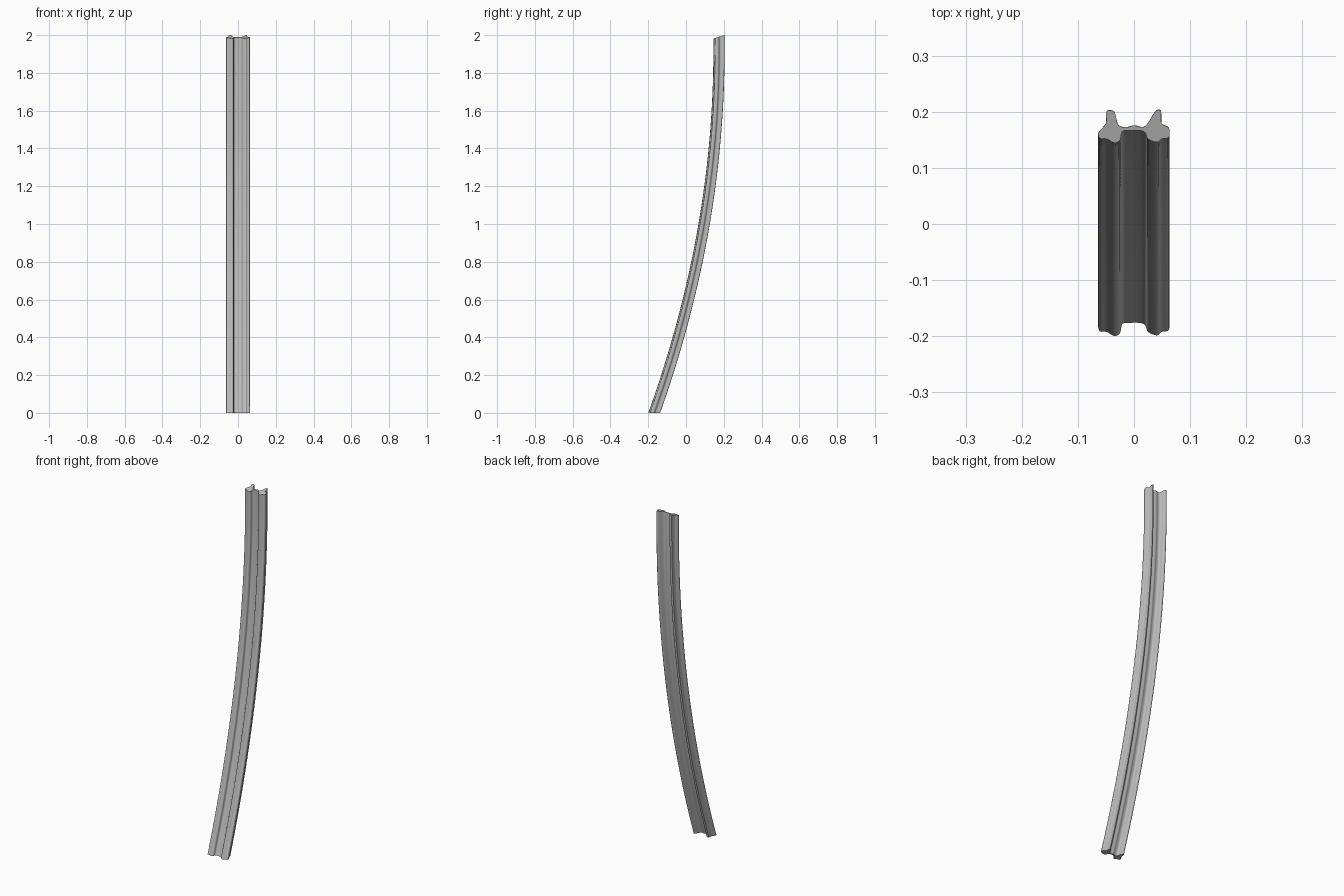
import bpy, bmesh, math
from mathutils import Vector

old = bpy.data.objects.get("Cube")
if old:
    bpy.data.objects.remove(old)

# Grey material
grey = bpy.data.materials.new("plain grey")
grey.use_nodes = True
COLOUR = (0.5, 0.5, 0.5, 1)
grey.diffuse_color = COLOUR
grey.node_tree.nodes["Principled BSDF"].inputs["Base Color"].default_value = COLOUR

# Cross-section in thousandths: two eared flanges joined by a thin web
PROFILE = [(-63, -8), (-61, -19), (-49, -20), (-35, -27), (-25, -22),
           (-21, -7), (-10, -5), (10, -5), (20, -9), (25, -20), (41, -26),
           (49, -20), (62, -17), (62, 0), (49, 8), (48, 30), (38, 29),
           (24, 7), (15, 1), (0, 4), (-14, 1), (-28, 5), (-35, 28),
           (-49, 29), (-50, 8)]
STEPS = 4       # samples between profile points
RINGS = 48      # sections along the length
TOP = 1.99


def smooth_loop(points, steps):
    """Closed Catmull-Rom curve through the points."""
    pts = [Vector(p) / 1000 for p in points]
    n = len(pts)
    out = []
    for i in range(n):
        a, b, c, d = (pts[(i + k) % n] for k in (-1, 0, 1, 2))
        for s in range(steps):
            t = s / steps
            out.append(0.5 * (2 * b + (c - a) * t
                              + (2 * a - 5 * b + 4 * c - d) * t ** 2
                              + (3 * b - a - 3 * c + d) * t ** 3))
    return out


def bend(z):
    """Depth and slope of the bowed centre line at height z."""
    u = 1 - z / 1.92
    return 0.172 - 0.343 * u * u, 2 * 0.343 * u / 1.92


# Bowed rail: flat foot, slightly slanted top cut
bm = bmesh.new()
loop = smooth_loop(PROFILE, STEPS)
rings = []
for r in range(RINGS + 1):
    t = r / RINGS
    ring = []
    for p in loop:
        z = t * (TOP + 0.3 * p.y)
        depth, slope = bend(z)
        ring.append(bm.verts.new((p.x, depth + p.y * math.hypot(1, slope), z)))
    rings.append(ring)

count = len(loop)
for low, high in zip(rings, rings[1:]):
    for i in range(count):
        j = (i + 1) % count
        bm.faces.new((low[i], low[j], high[j], high[i]))
bm.faces.new(list(reversed(rings[0])))
bm.faces.new(rings[-1])
bmesh.ops.recalc_face_normals(bm, faces=bm.faces)

mesh = bpy.data.meshes.new("bowed_rail")
bm.to_mesh(mesh)
bm.free()
mesh.materials.append(grey)
rail = bpy.data.objects.new("bowed_rail", mesh)
bpy.context.collection.objects.link(rail)
bpy.ops.object.select_all(action='DESELECT')
rail.select_set(True)
bpy.context.view_layer.objects.active = rail
bpy.ops.object.shade_smooth_by_angle(angle=math.radians(40))
